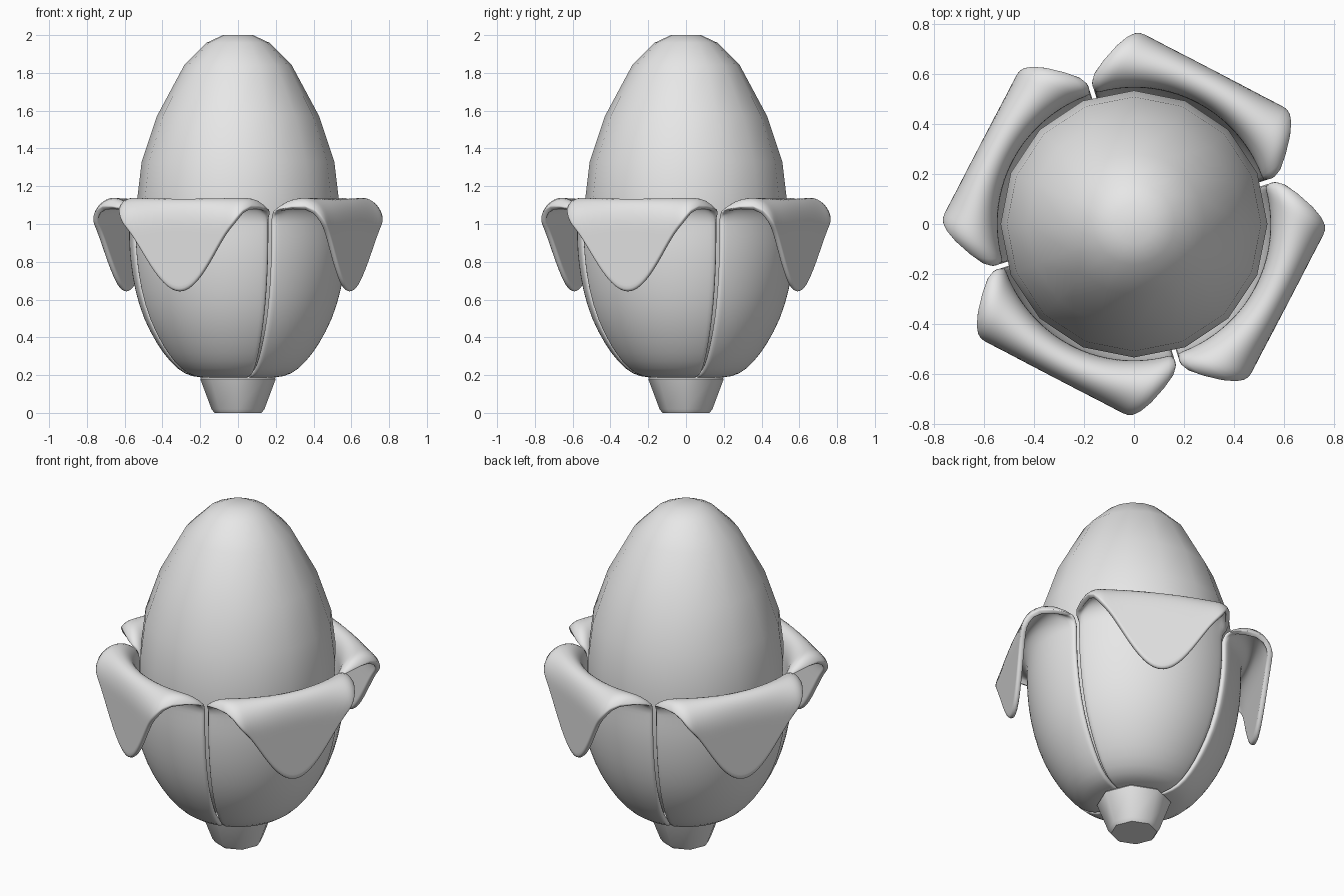
import bpy
import bmesh
from math import sin, cos, pi, radians

cube = bpy.data.objects.get("Cube")
if cube:
    bpy.data.objects.remove(cube, do_unlink=True)

# Single plain grey material
GREY = (0.8, 0.8, 0.8, 1)
grey = bpy.data.materials.new("plain_grey")
grey.use_nodes = True
grey.diffuse_color = GREY
grey.node_tree.nodes["Principled BSDF"].inputs["Base Color"].default_value = GREY


def add_object(name, bm):
    mesh = bpy.data.meshes.new(name)
    bm.to_mesh(mesh)
    bm.free()
    mesh.materials.append(grey)
    obj = bpy.data.objects.new(name, mesh)
    bpy.context.collection.objects.link(obj)
    return obj


def smooth(obj, angle):
    bpy.ops.object.select_all(action='DESELECT')
    obj.select_set(True)
    bpy.context.view_layer.objects.active = obj
    bpy.ops.object.shade_smooth_by_angle(angle=radians(angle))


def skin(bm, rows, closed):
    """Join rows of vertices, bottom to top, with outward quads."""
    n = len(rows[0])
    for low, high in zip(rows, rows[1:]):
        for i in range(n if closed else n - 1):
            k = (i + 1) % n
            bm.faces.new((low[i], low[k], high[k], high[i]))


def lathe(name, profile, sides, angle):
    bm = bmesh.new()
    rows = [[bm.verts.new((r * cos(2 * pi * i / sides), r * sin(2 * pi * i / sides), z))
             for i in range(sides)] for r, z in profile]
    skin(bm, rows, True)
    bm.faces.new(rows[0][::-1])
    bm.faces.new(rows[-1])
    smooth(add_object(name, bm), angle)


# Egg-shaped bud and its short tapered stem
lathe("bud", [(.12, .22), (.32, .3), (.44, .5), (.5, .72), (.53, .95), (.535, 1.12),
              (.51, 1.33), (.43, 1.57), (.285, 1.84), (.165, 1.96), (.08, 2)], 16, 50)
lathe("stem", [(.125, 0), (.14, .02), (.2, .18), (.17, .21)], 8, 50)

# Petal: a cupped sector whose top rolls outward into a hanging pointed flap
CUP = [(.1, .185), (.2, .186), (.28, .2), (.36, .268), (.43, .365), (.5, .495),
       (.547, .65), (.57, .8), (.577, .9), (.577, 1)]
HALF_ANGLE = radians(44.2)
FOLD_RADIUS, FOLD_HEIGHT = .665, .11
COLUMNS, CURL_ROWS = 24, 18


def curl(u, w):
    """Radial distance and height on the rolled part, w from 0 to 1."""
    start_r, start_z = CUP[-1]
    start_r *= cos(u * HALF_ANGLE)
    half = (FOLD_RADIUS - start_r) / 2
    arc = pi * (half + FOLD_HEIGHT) / 2
    side = max(0, (abs(u) - .78) / .22)
    flap = .36 * cos(pi / 2 * min(1, abs(u) / .82)) ** 1.6
    s = w * (arc * (1 - .8 * side ** 2) + flap)
    if s < arc:
        t = pi * s / arc
        return start_r + half * (1 - cos(t)), start_z + FOLD_HEIGHT * sin(t)
    return FOLD_RADIUS - .04 * (s - arc), start_z - (s - arc)


def petal(name, heading):
    bm = bmesh.new()
    us = [2 * i / COLUMNS - 1 for i in range(COLUMNS + 1)]

    def place(radial, across, z):
        return bm.verts.new((radial * cos(heading) - across * sin(heading),
                             radial * sin(heading) + across * cos(heading), z))

    rows = [[place(r * cos(u * HALF_ANGLE), r * sin(u * HALF_ANGLE), z) for u in us]
            for r, z in CUP]
    for j in range(1, CURL_ROWS + 1):
        row = []
        for u in us:
            radial, z = curl(u, j / CURL_ROWS)
            row.append(place(radial, CUP[-1][0] * sin(u * HALF_ANGLE), z))
        rows.append(row)
    skin(bm, rows, False)
    for face in bm.faces:
        face.smooth = True
    obj = add_object(name, bm)
    thick = obj.modifiers.new("thickness", 'SOLIDIFY')
    thick.thickness = .03
    thick.offset = -1
    obj.modifiers.new("rounding", 'SUBSURF').levels = 1
    obj.modifiers["rounding"].render_levels = 1


for k, name in enumerate(("front", "left", "back", "right")):
    petal(name + "_petal", radians(242.5 + 90 * k))
